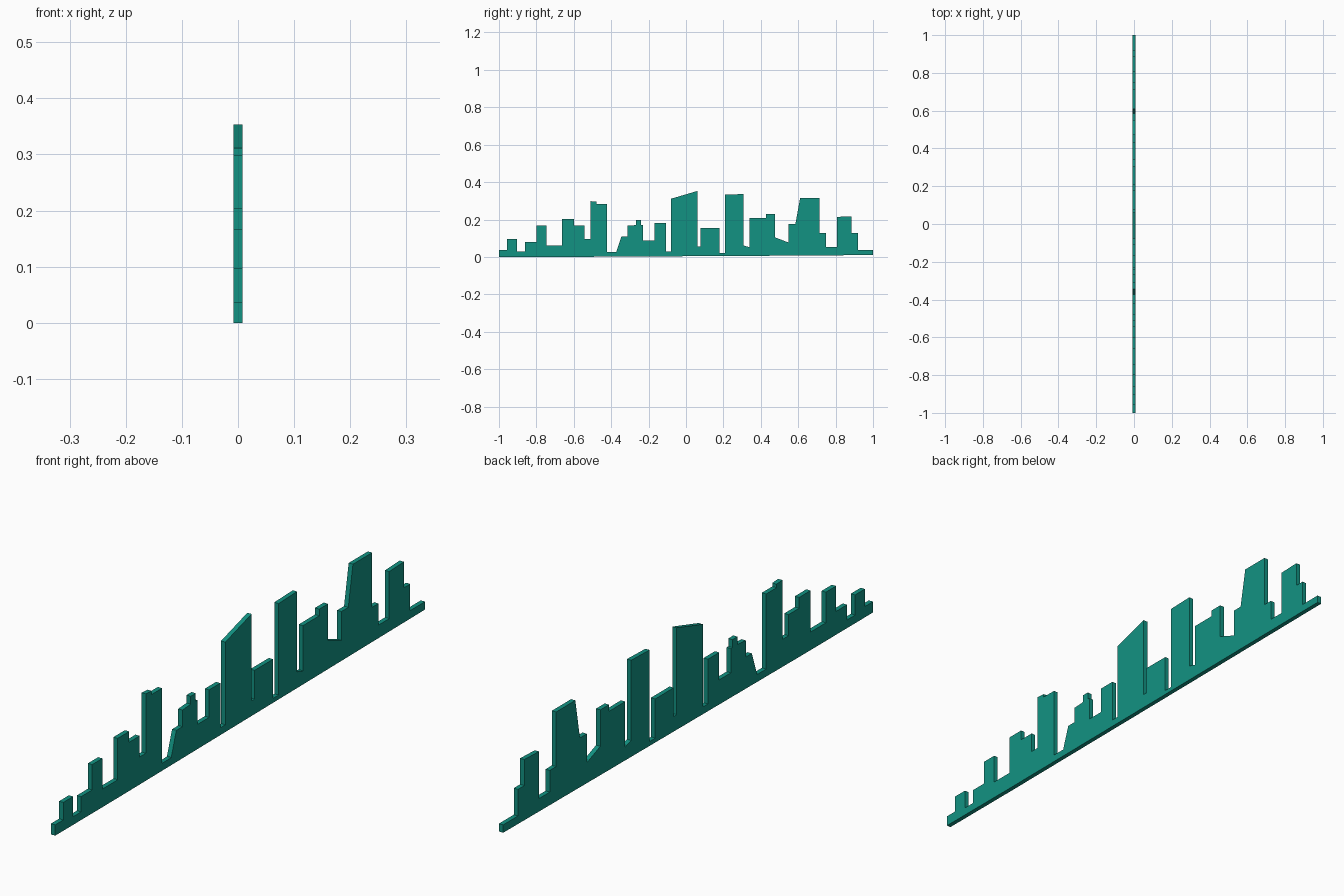
import bpy
import bmesh

if "Cube" in bpy.data.objects:
    bpy.data.objects.remove(bpy.data.objects["Cube"])

THICK = 0.016

# Skyline read left to right: (right edge y, roof height[, height at right edge if sloped])
STEPS = [
    (-.956, .037), (-.903, .097), (-.86, .028), (-.80, .08), (-.745, .167),
    (-.662, .062), (-.60, .204), (-.543, .167), (-.51, .095), (-.478, .298, .296),
    (-.422, .284), (-.372, .027), (-.345, .03, .11), (-.312, .11), (-.267, .167, .17),
    (-.24, .197), (-.231, .17), (-.168, .087), (-.107, .181), (-.08, .028),
    (.062, .311, .353), (.078, .056), (.178, .154), (.208, .02), (.308, .333, .336),
    (.34, .061, .052), (.428, .207), (.475, .23), (.548, .105, .077), (.585, .176),
    (.61, .176, .314), (.714, .314), (.748, .127), (.806, .053), (.886, .214, .217),
    (.92, .128), (1.0, .037),
]

# Building outline, vertical wall at each step
outline = []
left = -1.0
for right, z0, *slope in STEPS:
    for p in ((left, z0), (right, slope[0] if slope else z0)):
        if not outline or p != outline[-1]:
            outline.append(p)
    left = right
# Gently rising underside
outline += [(1.0, .010), (.41, .006), (-.65, 0.0), (-1.0, 0.0)]

# Extrude the outline into a thin plate
bm = bmesh.new()
face = bm.faces.new([bm.verts.new((-THICK / 2, y, z)) for y, z in outline])
ext = bmesh.ops.extrude_face_region(bm, geom=[face])
moved = [g for g in ext["geom"] if isinstance(g, bmesh.types.BMVert)]
bmesh.ops.translate(bm, verts=moved, vec=(THICK, 0, 0))
bmesh.ops.recalc_face_normals(bm, faces=bm.faces)
bmesh.ops.triangulate(bm, faces=[f for f in bm.faces if len(f.verts) > 4])

mesh = bpy.data.meshes.new("skyline_plate")
bm.to_mesh(mesh)
bm.free()
teal = bpy.data.materials.new("teal")
teal.diffuse_color = (0.006, 0.29, 0.225, 1)
teal.use_nodes = True
teal.node_tree.nodes["Principled BSDF"].inputs["Base Color"].default_value = teal.diffuse_color
mesh.materials.append(teal)
bpy.context.collection.objects.link(bpy.data.objects.new("skyline_plate", mesh))
